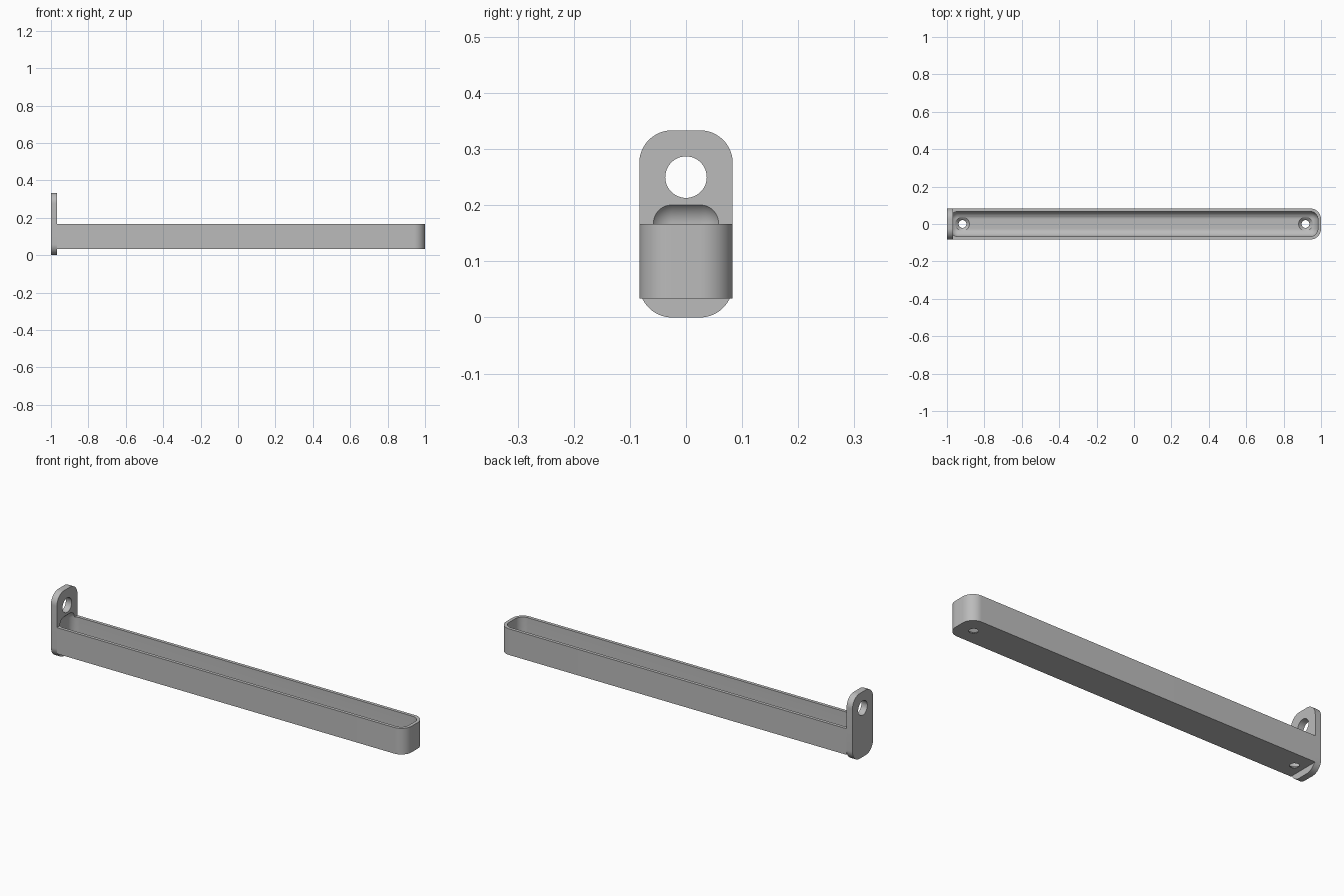
import bpy, bmesh
from mathutils import Matrix, Vector

cube = bpy.data.objects.get("Cube")
if cube:
    bpy.data.objects.remove(cube, do_unlink=True)

grey = bpy.data.materials.new("light grey")
grey.use_nodes = True
grey.diffuse_color = (0.5, 0.5, 0.5, 1)
grey.node_tree.nodes["Principled BSDF"].inputs["Base Color"].default_value = grey.diffuse_color

WALL = 0.0167
HALF = 0.0833
FACE = -0.9667      # front face of the mounting plate
RIM = 0.1667        # top of the tray
FLOOR = 0.0333      # underside of the tray
OUTER = 0.0583      # outer corner radius
INNER = 0.0417      # cavity corner radius


def finish(name, bm):
    bmesh.ops.recalc_face_normals(bm, faces=bm.faces)
    mesh = bpy.data.meshes.new(name)
    bm.to_mesh(mesh)
    bm.free()
    mesh.materials.append(grey)
    obj = bpy.data.objects.new(name, mesh)
    bpy.context.collection.objects.link(obj)
    return obj


def rounded_box(name, low, high, radius, pick, segments=16):
    """Box between two corners, with the edges chosen by pick(a, b) rounded."""
    bm = bmesh.new()
    low, high = Vector(low), Vector(high)
    size = high - low
    matrix = Matrix.Translation((low + high) / 2) @ Matrix.Diagonal((*size, 1))
    bmesh.ops.create_cube(bm, size=1, matrix=matrix)
    edges = [e for e in bm.edges if pick(e.verts[0].co, e.verts[1].co)]
    bmesh.ops.bevel(bm, geom=edges, offset=radius, segments=segments,
                    profile=0.5, affect='EDGES', clamp_overlap=True)
    return finish(name, bm)


def round_cutter(name, x, z0, z1, r0, r1, axis='Z'):
    """Cone or cylinder running from z0 to z1, or along x at height z0."""
    bm = bmesh.new()
    if axis == 'X':
        matrix = Matrix.Translation((x, 0, z0)) @ Matrix.Rotation(1.5707963, 4, 'Y')
        depth = z1
    else:
        matrix = Matrix.Translation((x, 0, (z0 + z1) / 2))
        depth = z1 - z0
    bmesh.ops.create_cone(bm, cap_ends=True, segments=48, radius1=r0,
                          radius2=r1, depth=depth, matrix=matrix)
    return finish(name, bm)


def cut(obj, cutters):
    bpy.context.view_layer.objects.active = obj
    for cutter in cutters:
        cutter.hide_render = True
        mod = obj.modifiers.new("cut", 'BOOLEAN')
        mod.operation = 'DIFFERENCE'
        mod.solver = 'EXACT'
        mod.object = cutter
        bpy.ops.object.modifier_apply(modifier=mod.name)


# Mounting plate, rounded at its four corners
plate = rounded_box("mounting_plate", (-1, -HALF, 0), (FACE, HALF, 2 * RIM), OUTER,
                    lambda a, b: abs(a.x - b.x) > 0.01)

# Tray body, rounded only at its free end
tray = rounded_box("tray", (FACE, -HALF, FLOOR), (1, HALF, RIM), OUTER,
                   lambda a, b: abs(a.z - b.z) > 0.01 and a.x > 0)

# Fully rounded cavity, which also scoops into the plate
cavity = rounded_box("cavity_cutter", (-1 + WALL, -HALF + WALL, FLOOR + WALL),
                     (1 - WALL, HALF - WALL, RIM + INNER + 0.0005), INNER,
                     lambda a, b: True)

# Hanging hole and countersunk drain holes
hanging_hole = round_cutter("hanging_hole_cutter", FACE, 0.25, 0.2, 0.037, 0.037, 'X')
drains = []
for x in (-0.917, 0.917):
    drains.append(round_cutter("drain_cutter", x, 0, 0.1, 0.021, 0.021))
    drains.append(round_cutter("countersink_cutter", x, FLOOR + 0.001, 0.0643, 0.0212, 0.0515))

cut(plate, [cavity, hanging_hole])
cut(tray, [cavity] + drains)
for cutter in [cavity, hanging_hole] + drains:
    bpy.data.objects.remove(cutter, do_unlink=True)

# Smooth curves with sharp edges kept
bpy.ops.object.select_all(action='DESELECT')
for obj in (plate, tray):
    obj.select_set(True)
bpy.context.view_layer.objects.active = tray
bpy.ops.object.shade_smooth_by_angle(angle=0.5)
